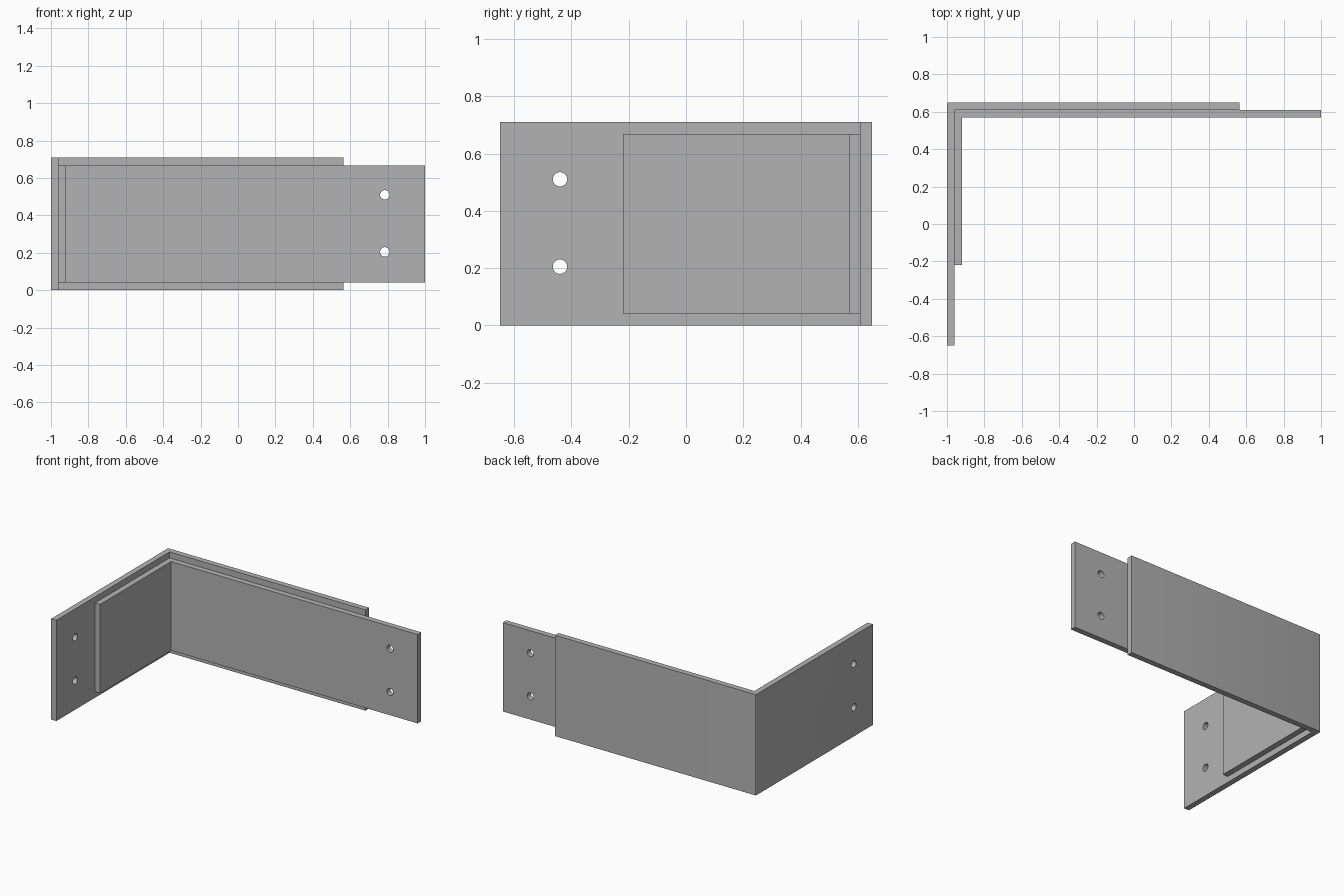
import bpy
import bmesh
from math import pi
from mathutils import Matrix

cube = bpy.data.objects.get("Cube")
if cube:
    bpy.data.objects.remove(cube, do_unlink=True)

# One grey metal for the whole bracket
GREY = (0.45, 0.45, 0.45, 1.0)
metal = bpy.data.materials.new("grey_metal")
metal.use_nodes = True
metal.diffuse_color = GREY
metal.node_tree.nodes["Principled BSDF"].inputs["Base Color"].default_value = GREY

HOLE_HEIGHTS = (0.205, 0.51)
HOLE_RADIUS = 0.025


def new_object(name, bm):
    mesh = bpy.data.meshes.new(name)
    bm.to_mesh(mesh)
    bm.free()
    obj = bpy.data.objects.new(name, mesh)
    bpy.context.collection.objects.link(obj)
    mesh.materials.append(metal)
    return obj


def angle_plate(name, x0, x1, y0, y1, z0, z1, t, corner):
    """L-shaped profile, raised to height, with a slightly eased outer corner."""
    outline = [(x0, y0), (x0 + t, y0), (x0 + t, y1 - t),
               (x1, y1 - t), (x1, y1), (x0, y1)]
    bm = bmesh.new()
    base = bm.faces.new([bm.verts.new((x, y, z0)) for x, y in outline])
    raised = bmesh.ops.extrude_face_region(bm, geom=[base])["geom"]
    bmesh.ops.translate(bm, vec=(0, 0, z1 - z0),
                        verts=[v for v in raised if isinstance(v, bmesh.types.BMVert)])
    bmesh.ops.recalc_face_normals(bm, faces=bm.faces[:])
    if corner:
        edge = [e for e in bm.edges
                if all(abs(v.co.x - x0) + abs(v.co.y - y1) < 1e-4 for v in e.verts)]
        bmesh.ops.bevel(bm, geom=edge, offset=corner, segments=3,
                        profile=0.5, affect='EDGES')
    return new_object(name, bm)


def drill(obj, x, y, axis):
    """Bore the pair of screw holes through a plate along the given axis."""
    turn = Matrix.Rotation(pi / 2, 4, 'Y' if axis == 'X' else 'X')
    bm = bmesh.new()
    for z in HOLE_HEIGHTS:
        bmesh.ops.create_cone(bm, cap_ends=True, segments=32, radius1=HOLE_RADIUS,
                              radius2=HOLE_RADIUS, depth=0.2,
                              matrix=Matrix.Translation((x, y, z)) @ turn)
    cutter = new_object("hole_cutter", bm)
    cutter.hide_render = True
    mod = obj.modifiers.new("screw_holes", 'BOOLEAN')
    mod.operation = 'DIFFERENCE'
    mod.solver = 'EXACT'
    mod.object = cutter
    bpy.ops.object.select_all(action='DESELECT')
    obj.select_set(True)
    bpy.context.view_layer.objects.active = obj
    bpy.ops.object.modifier_apply(modifier=mod.name)
    bpy.data.objects.remove(cutter, do_unlink=True)
    bpy.ops.object.shade_smooth_by_angle()


# Taller outer plate, holes near the front end of its side leg
outer = angle_plate("outer_plate", -1, 0.565, -0.65, 0.65, 0, 0.71, 0.04, 0.008)
drill(outer, -0.98, -0.44, 'X')

# Shorter inner plate nested in the corner, holes near its far end
inner = angle_plate("inner_plate", -0.96, 1, -0.22, 0.61, 0.042, 0.668, 0.04, 0)
drill(inner, 0.785, 0.59, 'Y')
